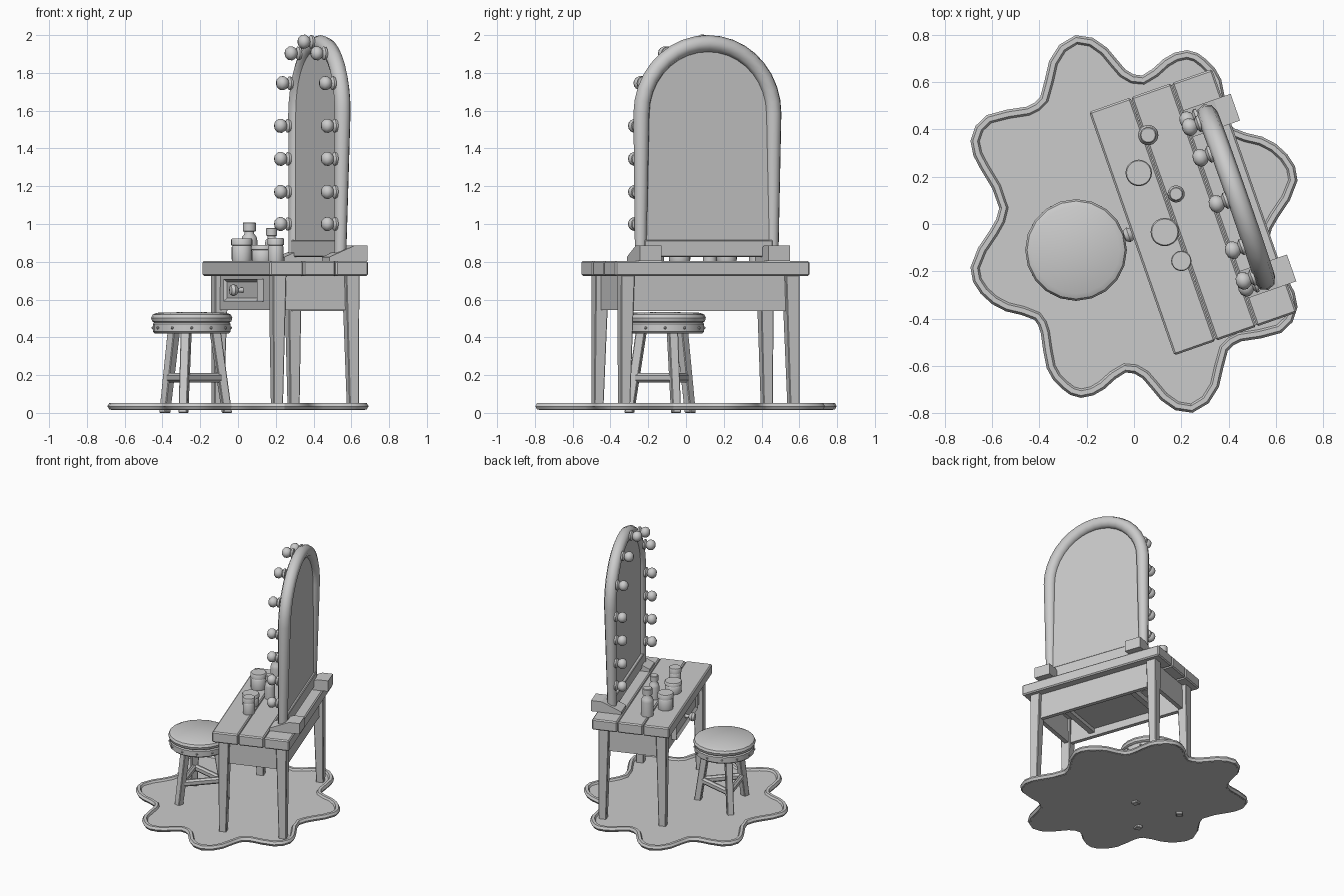
import bpy, bmesh, math
from mathutils import Matrix, Vector

if "Cube" in bpy.data.objects:
    bpy.data.objects.remove(bpy.data.objects["Cube"])

# One plain grey clay colour
GREY = (0.6, 0.6, 0.6, 1)
clay = bpy.data.materials.new("plain_grey")
clay.use_nodes = True
clay.diffuse_color = GREY
clay.node_tree.nodes["Principled BSDF"].inputs["Base Color"].default_value = GREY

# Frames: the table is turned on the rug, the stool has its own centre
WORLD = Matrix.Identity(4)
TABLE = Matrix.Translation((0.25, 0.05, 0)) @ Matrix.Rotation(math.radians(-70.7), 4, "Z")
STOOL = Matrix.Translation((-0.245, -0.11, 0))


def finish(ob, frame, angle=40):
    ob.matrix_world = frame
    bpy.ops.object.select_all(action="DESELECT")
    ob.select_set(True)
    bpy.context.view_layer.objects.active = ob
    if ob.type == "CURVE":
        bpy.ops.object.convert(target="MESH")
        ob = bpy.context.object
    ob.data.materials.clear()
    ob.data.materials.append(clay)
    bpy.ops.object.shade_smooth_by_angle(angle=math.radians(angle))
    return ob


def from_bmesh(name, bm, frame, angle=40):
    bmesh.ops.recalc_face_normals(bm, faces=bm.faces)
    mesh = bpy.data.meshes.new(name)
    bm.to_mesh(mesh)
    bm.free()
    ob = bpy.data.objects.new(name, mesh)
    bpy.context.collection.objects.link(ob)
    return finish(ob, frame, angle)


def bevel_all(bm, width):
    if width:
        bmesh.ops.bevel(bm, geom=bm.edges[:], offset=width, segments=1, affect="EDGES")


def box(name, lo, hi, frame=TABLE, bevel=0.0):
    lo, hi = Vector(lo), Vector(hi)
    bm = bmesh.new()
    bmesh.ops.create_cube(bm, size=1)
    for v in bm.verts:
        v.co = (lo + hi) / 2 + v.co * (hi - lo)
    bevel_all(bm, bevel)
    return from_bmesh(name, bm, frame, 20)


def leg(name, top, bottom, top_size, bottom_size, frame):
    bm = bmesh.new()
    bmesh.ops.create_cube(bm, size=1)
    for v in bm.verts:
        end, size = (top, top_size) if v.co.z > 0 else (bottom, bottom_size)
        v.co = Vector(end) + Vector((v.co.x * size, v.co.y * size, 0))
    bevel_all(bm, 0.004)
    return from_bmesh(name, bm, frame, 20)


def lathe(name, profile, frame, sides=20):
    bm = bmesh.new()
    verts = [bm.verts.new((r, 0, z)) for r, z in profile]
    edges = [bm.edges.new(pair) for pair in zip(verts, verts[1:])]
    bmesh.ops.spin(bm, geom=verts + edges, cent=(0, 0, 0), axis=(0, 0, 1),
                   angle=math.tau, steps=sides)
    bmesh.ops.remove_doubles(bm, verts=bm.verts, dist=0.0005)
    return from_bmesh(name, bm, frame)


def prism(name, outline, start, end, axis, frame):
    # axis "x" extrudes a (y, z) outline, axis "y" extrudes an (x, z) outline
    bm = bmesh.new()
    place = (lambda a, b, t: (t, a, b)) if axis == "x" else (lambda a, b, t: (a, t, b))
    face = bm.faces.new([bm.verts.new(place(a, b, start)) for a, b in outline])
    moved = bmesh.ops.extrude_face_region(bm, geom=[face])["geom"]
    shift = Vector(place(0, 0, end - start))
    bmesh.ops.translate(bm, vec=shift, verts=[g for g in moved if isinstance(g, bmesh.types.BMVert)])
    return from_bmesh(name, bm, frame, 20)


# Rug: half of the wavy outline, repeated by a half turn
half = [(-.25, .80), (-.35, .70), (-.39, .54), (-.46, .49), (-.63, .455), (-.69, .36),
        (-.65, .25), (-.565, .07), (-.61, -.04), (-.69, -.19), (-.65, -.29), (-.55, -.36),
        (-.42, -.40), (-.385, -.47), (-.36, -.62), (-.30, -.70), (-.23, -.735),
        (-.14, -.70), (-.04, -.625), (.05, -.655), (.13, -.75)]
outline = half + [(-x, -y) for x, y in half]


def rug_curve(name, dims, z):
    cu = bpy.data.curves.new(name, "CURVE")
    cu.dimensions = dims
    cu.resolution_u = 2
    sp = cu.splines.new("BEZIER")
    sp.bezier_points.add(len(outline) - 1)
    for p, (x, y) in zip(sp.bezier_points, outline):
        p.co = (x * 0.973, y * 0.973, 0)
        p.handle_left_type = p.handle_right_type = "AUTO"
    sp.use_cyclic_u = True
    if dims == "2D":
        cu.fill_mode = "BOTH"
        cu.extrude = 0.011
    else:
        cu.bevel_depth = 0.02
        cu.bevel_resolution = 1
    ob = bpy.data.objects.new(name, cu)
    bpy.context.collection.objects.link(ob)
    finish(ob, Matrix.Translation((0, 0, z)), 30)


rug_curve("rug", "2D", 0.027)
rug_curve("rug_border", "3D", 0.035)

# Table top planks
for i, (y0, y1) in enumerate([(-.275, -.09), (-.087, .092), (.095, .275)]):
    box(f"table_plank_{i + 1}", (-.545, y0, .725), (.545, y1, .805), bevel=0.008)

# Table legs and aprons
for sx in (-1, 1):
    for sy in (-1, 1):
        leg("table_leg", (sx * .462, sy * .205, .73), (sx * .475, sy * .213, .03), .075, .052, TABLE)
    box("side_apron", (sx * .455 - .015, -.18, .545), (sx * .455 + .015, .18, .728))
box("back_apron", (-.44, .185, .54), (.44, .215, .728))
box("front_apron", (-.44, -.215, .545), (.44, -.185, .728))

# Drawer with recessed front, tray, runners and knob
bm = bmesh.new()
bmesh.ops.create_cube(bm, size=1)
for v in bm.verts:
    v.co = (v.co.x * .54, -.23 + v.co.y * .045, .65 + v.co.z * .12)
bm.normal_update()
front = [f for f in bm.faces if f.normal.y < -.9]
bmesh.ops.inset_region(bm, faces=front, thickness=.024)
bmesh.ops.translate(bm, vec=(0, .015, 0), verts=front[0].verts[:])
from_bmesh("drawer_front", bm, TABLE, 20)
box("drawer_tray", (-.24, -.19, .6), (.24, .185, .62))
for sx in (-1, 1):
    box("drawer_runner", (sx * .26 - .02, -.19, .57), (sx * .26 + .02, .19, .61))
knob = TABLE @ Matrix.Translation((0, -.235, .65)) @ Matrix.Rotation(math.pi / 2, 4, "X")
lathe("drawer_knob", [(.014, 0), (.012, .03), (.026, .04), (.032, .055), (.024, .072), (0, .078)],
      knob, 14)

# Mirror: tapered arched frame, glass panel, base bar and wedge feet
ARCH_Z, ARCH_R = 1.585, 0.37
arc = [(ARCH_R * math.cos(math.pi * i / 18), ARCH_Z + ARCH_R * math.sin(math.pi * i / 18))
       for i in range(19)]
path = [(ARCH_R, .82), (ARCH_R, 1.2)] + arc + [(-ARCH_R, 1.2), (-ARCH_R, .82)]
cu = bpy.data.curves.new("mirror_frame", "CURVE")
cu.dimensions = "3D"
cu.bevel_depth = 0.045
cu.bevel_resolution = 2
cu.use_fill_caps = True
sp = cu.splines.new("POLY")
sp.points.add(len(path) - 1)
for p, (x, z) in zip(sp.points, path):
    rise = min(1, (z - .82) / (ARCH_Z - .82))
    p.co = (x, .18 + .015 * (z - .82), z, 1)
    p.radius = .72 + .28 * rise
frame_ob = bpy.data.objects.new("mirror_frame", cu)
bpy.context.collection.objects.link(frame_ob)
finish(frame_ob, TABLE, 50)
prism("mirror_panel", [(ARCH_R, .83)] + arc + [(-ARCH_R, .83)], .175, .2, "y", TABLE)
box("mirror_base_bar", (-.36, .155, .825), (.36, .215, .915), bevel=0.005)
wedge = [(.1, .805), (.1, .825), (.24, .885), (.315, .885), (.315, .805)]
for sx in (-1, 1):
    prism("mirror_foot", wedge, sx * .3, sx * .42, "x", TABLE)

# Light bulbs along the frame, facing the sitter
spots = [(s * .375, z) for s in (-1, 1) for z in (1.0, 1.17, 1.345, 1.52)]
spots += [(.38 * math.cos(a), ARCH_Z + .38 * math.sin(a))
          for a in (math.radians(d) for d in (25, 57, 90, 123, 155))]
bulb = [(0, 0), (.034, 0), (.036, .012), (.022, .022), (.03, .03), (.038, .045),
        (.036, .062), (.022, .078), (0, .083)]
for x, z in spots:
    lathe("light_bulb", bulb, TABLE @ Matrix.Translation((x, .155, z))
          @ Matrix.Rotation(math.pi / 2, 4, "X"), 14)


# Jars and bottles on the table top
def jar(x, y, r, h):
    lid = h * .68
    lathe("cosmetic_jar", [(0, 0), (r * .92, 0), (r * .95, .01), (r * .95, lid - .008),
                           (r * .85, lid), (r, lid + .002), (r, h - .006), (r * .92, h), (0, h)],
          WORLD @ Matrix.Translation((x, y, .804)))


def bottle(x, y, r, h):
    lathe("cosmetic_bottle", [(0, 0), (r, 0), (r, h * .52), (r * .9, h * .62), (r * .6, h * .7),
                              (r * .6, h * .76), (r * .8, h * .77), (r * .8, h * .98),
                              (r * .7, h), (0, h)],
           WORLD @ Matrix.Translation((x, y, .804)))


jar(.02, .216, .056, .12)
jar(.13, -.034, .06, .085)
jar(.2, -.156, .043, .122)
bottle(.06, .376, .043, .205)
bottle(.178, .127, .036, .175)

# Stool: rim with studs, cushion, splayed legs and stretchers
lathe("stool_rim", [(0, .42), (.195, .42), (.206, .43), (.206, .47), (.196, .48), (0, .48)], STOOL)
lathe("stool_cushion", [(0, .475), (.195, .475), (.21, .485), (.215, .503), (.207, .52),
                        (.185, .53), (0, .535)], STOOL)
for i in range(12):
    bm = bmesh.new()
    bmesh.ops.create_icosphere(bm, subdivisions=1, radius=.008)
    bmesh.ops.translate(bm, vec=(.207, 0, .45), verts=bm.verts)
    from_bmesh("rim_stud", bm, STOOL @ Matrix.Rotation(math.tau * i / 12, 4, "Z"))
for degrees in (17, 137, 257):
    turn = STOOL @ Matrix.Rotation(math.radians(degrees), 4, "Z")
    leg("stool_leg", (.13, 0, .43), (.195, 0, 0), .05, .045, turn)
    side = turn @ Matrix.Rotation(math.radians(60), 4, "Z")
    box("stool_stretcher", (.065, -.155, .162), (.1, .155, .21), side, bevel=0.012)
